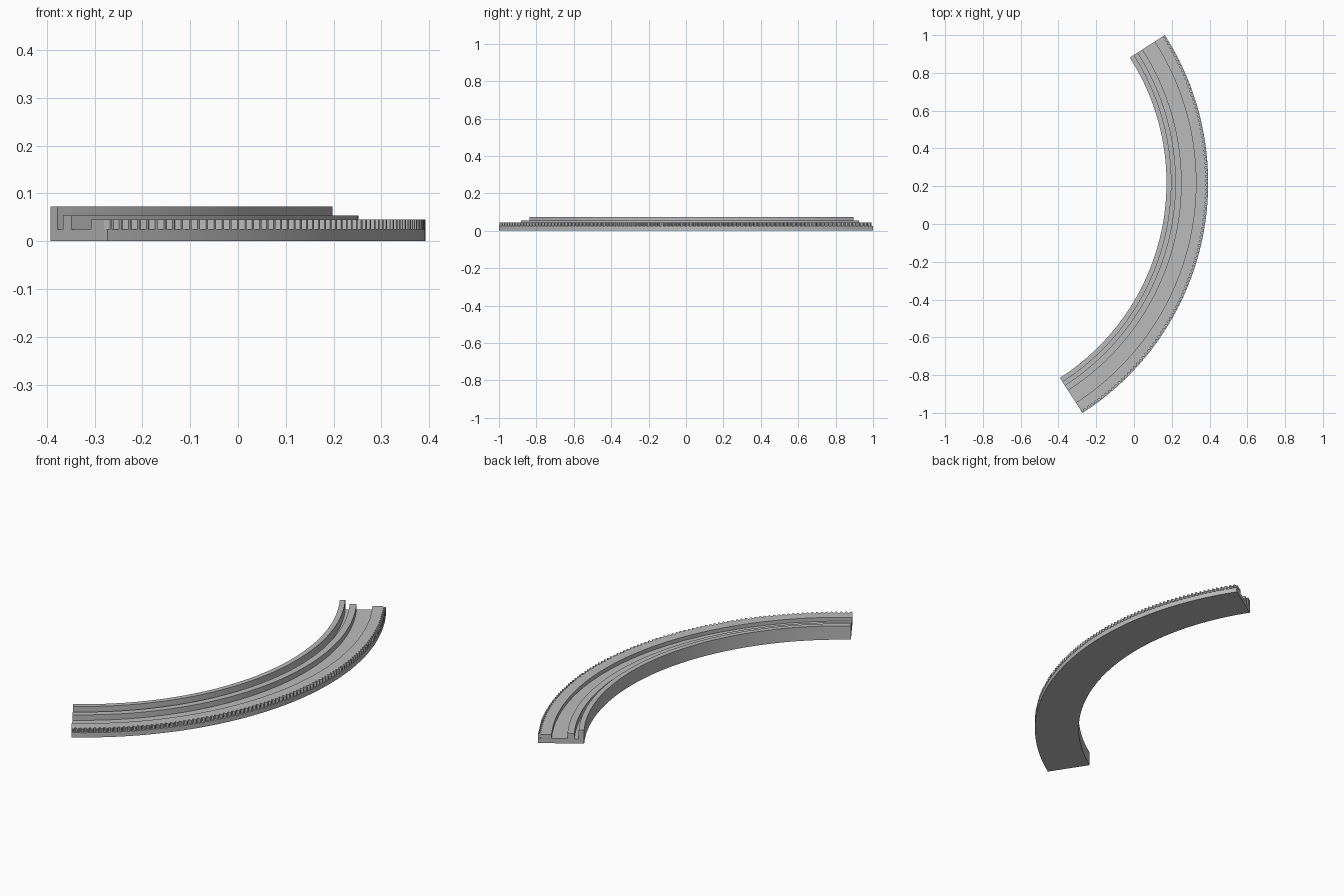
import bpy
import bmesh
from math import sin, cos, radians

if "Cube" in bpy.data.objects:
    bpy.data.objects.remove(bpy.data.objects["Cube"])

# Quarter-ring layout
CENTRE_X, CENTRE_Y = -1.055, 0.218
START, SWEEP = radians(-57.3), radians(90)
INNER, OUTER = 1.227, 1.4475
FLOOR, RIM_TOP = 0.025, 0.045
TEETH = 98

grey = bpy.data.materials.new("mid_grey")
grey.use_nodes = True
colour = (0.5, 0.5, 0.5, 1)
grey.diffuse_color = colour
grey.node_tree.nodes["Principled BSDF"].inputs["Base Color"].default_value = colour


def sweep(name, profile_at, steps):
    """Sweep a closed (radius, height) profile around the arc and cap both ends."""
    bm = bmesh.new()
    rings = []
    for i in range(steps + 1):
        a = START + SWEEP * i / steps
        rings.append([bm.verts.new((CENTRE_X + r * cos(a), CENTRE_Y + r * sin(a), z))
                      for r, z in profile_at(i)])
    n = len(rings[0])
    for one, two in zip(rings, rings[1:]):
        for j in range(n):
            k = (j + 1) % n
            bm.faces.new((one[j], one[k], two[k], two[j]))
    bm.faces.new(rings[0])
    bm.faces.new(rings[-1])
    bmesh.ops.recalc_face_normals(bm, faces=bm.faces)
    mesh = bpy.data.meshes.new(name)
    bm.to_mesh(mesh)
    bm.free()
    mesh.materials.append(grey)
    obj = bpy.data.objects.new(name, mesh)
    bpy.context.collection.objects.link(obj)
    bpy.ops.object.select_all(action="DESELECT")
    obj.select_set(True)
    bpy.context.view_layer.objects.active = obj
    bpy.ops.object.shade_smooth_by_angle(angle=radians(20))
    return obj


# Base with tall inner wall, narrow groove and guide ridge
track_profile = [
    (INNER, 0), (OUTER, 0), (OUTER, FLOOR),
    (1.307, FLOOR), (1.307, 0.054), (1.274, 0.054), (1.274, FLOOR),
    (1.253, FLOOR), (1.253, 0.073), (INNER, 0.073),
]
sweep("curved_track", lambda i: track_profile, 128)


# Raised outer rim, its edge cut into gear teeth
def rim_profile(i):
    edge = OUTER if i % 4 in (1, 2) else OUTER - 0.0135
    return [(1.383, FLOOR), (edge, FLOOR), (edge, RIM_TOP), (1.383, RIM_TOP)]


sweep("toothed_rim", rim_profile, TEETH * 4)
